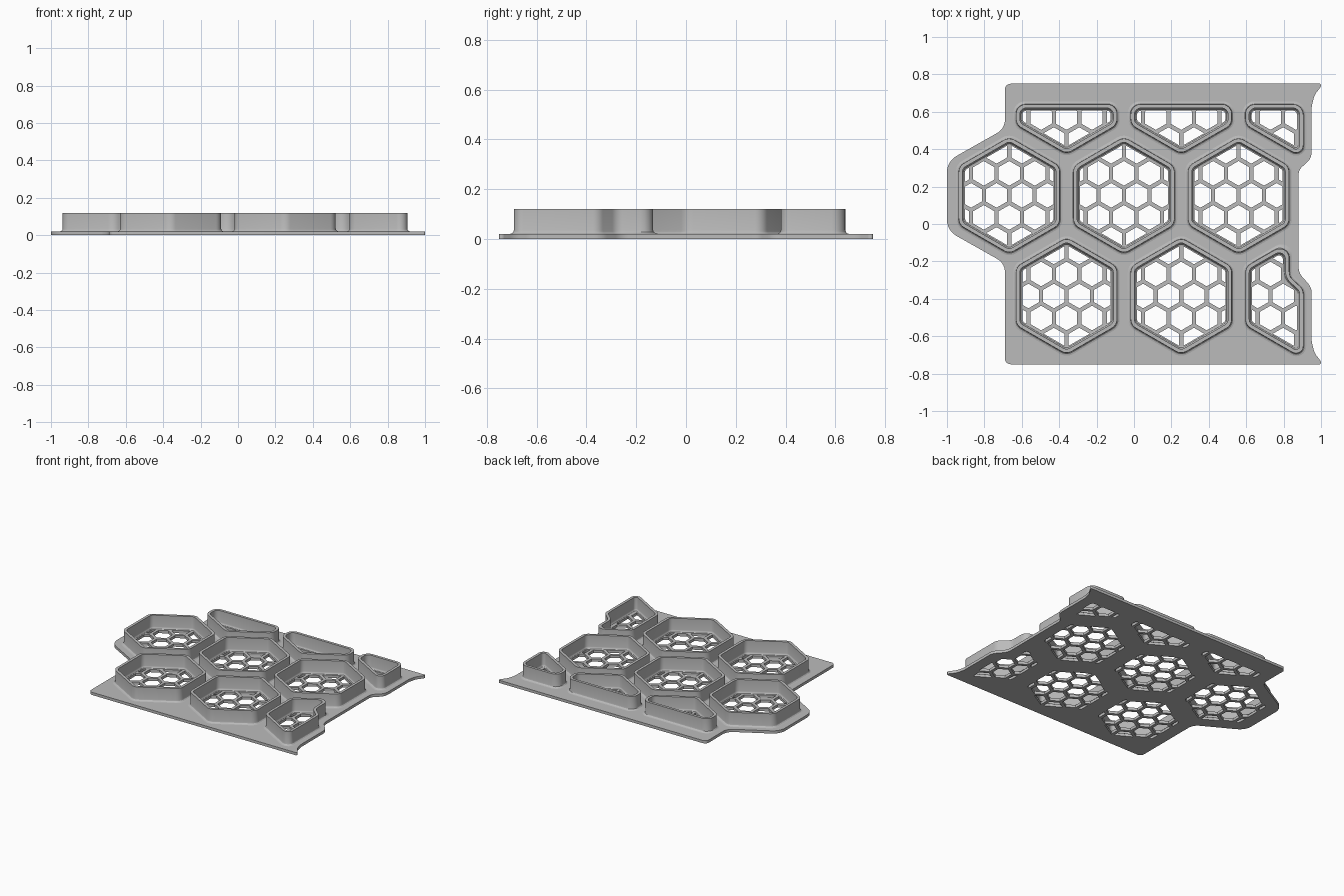
import bpy, bmesh, math
from mathutils import Vector

cube = bpy.data.objects.get("Cube")
if cube:
    bpy.data.objects.remove(cube, do_unlink=True)

grey = bpy.data.materials.new("plain_grey")
grey.use_nodes = True
colour = (0.5, 0.5, 0.5, 1)
grey.diffuse_color = colour
grey.node_tree.nodes["Principled BSDF"].inputs["Base Color"].default_value = colour

PITCH = 0.613          # spacing of the large cells
APOTHEM = 0.27         # large cell, centre to flat
MESH_PITCH = 0.136     # spacing of the small holes
BAR = 0.022            # width of the honeycomb bars
PLATE = 0.02
TOP = 0.12


def hexagon(cx, cy, apothem):
    r = apothem / math.cos(math.pi / 6)
    return [Vector((cx + r * math.cos(a), cy + r * math.sin(a)))
            for a in (math.pi / 6 + k * math.pi / 3 for k in range(6))]


def clip(poly, window):
    """Cut a polygon to a convex counter-clockwise window."""
    for a, b in zip(window, window[1:] + window[:1]):
        edge, out = b - a, []
        for p, q in zip(poly, poly[1:] + poly[:1]):
            dp, dq = edge.cross(p - a), edge.cross(q - a)
            if dp >= 0:
                out.append(p)
            if (dp >= 0) != (dq >= 0):
                out.append(p.lerp(q, dp / (dp - dq)))
        poly = out
        if not poly:
            break
    return poly


def area(poly):
    return sum(p.cross(q) for p, q in zip(poly, poly[1:] + poly[:1])) / 2


def offset(poly, d):
    out = []
    for i, p in enumerate(poly):
        e1 = (p - poly[i - 1]).normalized()
        e2 = (poly[(i + 1) % len(poly)] - p).normalized()
        n1, n2 = Vector((e1.y, -e1.x)), Vector((e2.y, -e2.x))
        out.append(p + (n1 + n2) * (d / (1 + n1.dot(n2))))
    return out


def rounded(poly, radius, grow=0.0, steps=6):
    """Round every corner with an arc of a fixed number of points."""
    out = []
    for i, p in enumerate(poly):
        r = radius[i] if isinstance(radius, list) else radius
        u, v = poly[i - 1] - p, poly[(i + 1) % len(poly)] - p
        r = max(0.005, r + (grow if v.cross(u) > 0 else -grow))
        half = u.angle(v) / 2
        trim = min(r / math.tan(half), 0.48 * u.length, 0.48 * v.length)
        r = trim * math.tan(half)
        un, vn = u.normalized(), v.normalized()
        centre = p + (un + vn).normalized() * (r / math.sin(half))
        start, end = p + un * trim - centre, p + vn * trim - centre
        sweep = math.atan2(start.cross(end), start.dot(end))
        for k in range(steps + 1):
            a = sweep * k / steps
            c, s = math.cos(a), math.sin(a)
            out.append(centre + Vector((start.x * c - start.y * s,
                                        start.x * s + start.y * c)))
    return out


def finish(obj):
    obj.data.materials.clear()
    obj.data.materials.append(grey)
    bpy.ops.object.select_all(action='DESELECT')
    obj.select_set(True)
    bpy.context.view_layer.objects.active = obj
    bpy.ops.object.shade_smooth_by_angle(angle=math.radians(30))


# Large cells: three full, two full below, and the trimmed ones at the edges
MID, LOW, HIGH = 0.153, -0.385, 0.687
window = [Vector(p) for p in ((-1, -1), (0.905, -1), (0.905, 0.64), (-1, 0.64))]
cells = []
for k in range(3):
    cx = -0.667 + k * PITCH
    cells.append(("middle", cx, MID, hexagon(cx, MID, APOTHEM)))
    cx += PITCH / 2
    cells.append(("back", cx, HIGH, clip(hexagon(cx, HIGH, APOTHEM), window)))
    if k < 2:
        cells.append(("front", cx, LOW, hexagon(cx, LOW, APOTHEM)))
    else:
        notch = [(0.596, -0.541), (0.866, -0.697), (0.905, -0.675), (0.905, -0.35),
                 (0.83, -0.28), (0.83, -0.094), (0.596, -0.229)]
        cells.append(("front", cx, LOW, [Vector(p) for p in notch]))

# Raised rims: (offset from the outer wall, height), with fillets at the foot
profile = [(0.016, PLATE - 0.002), (0.016, PLATE), (0.008, 0.022), (0.002, 0.028),
           (0, 0.036), (0, TOP), (-0.02, TOP), (-0.02, 0.036),
           (-0.022, 0.028), (-0.027, 0.022), (-0.034, PLATE), (-0.034, PLATE - 0.002)]
holes = []
for number, (row, cx, cy, poly) in enumerate(cells):
    bm = bmesh.new()
    loops = []
    for d, z in profile:
        ring = rounded(offset(poly, d), 0.055, d)
        loops.append([bm.verts.new((p.x, p.y, z)) for p in ring])
    for a, b in zip(loops, loops[1:] + loops[:1]):
        n = len(a)
        for i in range(n):
            j = (i + 1) % n
            bm.faces.new((a[i], a[j], b[j], b[i]))
    bmesh.ops.recalc_face_normals(bm, faces=bm.faces)
    mesh = bpy.data.meshes.new(row + "_cell_rim")
    bm.to_mesh(mesh)
    bm.free()
    rim = bpy.data.objects.new(f"{row}_cell_rim_{number}", mesh)
    bpy.context.collection.objects.link(rim)
    finish(rim)

    # Small honeycomb holes, trimmed to the inside of the rim
    inside = rounded(offset(poly, -0.033), 0.055, -0.033)
    for j in range(-3, 4):
        for i in range(-3, 4):
            x = cx + (i + (0.5 if j % 2 == 0 else 0)) * MESH_PITCH
            y = cy + j * MESH_PITCH * math.sqrt(3) / 2
            hole = clip(inside, hexagon(x, y, (MESH_PITCH - BAR) / 2))
            if len(hole) > 2 and area(hole) > 0.0002:
                holes.append(hole)

# Base plate outline: x, y, corner radius
outline = [(-0.69, -0.75, 0.03), (1, -0.75, 0.01), (1, -0.735, 0.02),
           (0.965, -0.69, 0.1), (0.95, -0.63, 0.1), (0.95, -0.34, 0.08),
           (0.88, -0.26, 0.08), (0.88, 0.29, 0.06), (0.95, 0.35, 0.08),
           (0.95, 0.63, 0.1), (0.965, 0.69, 0.1), (1, 0.735, 0.02),
           (1, 0.75, 0.01), (-0.69, 0.75, 0.03), (-0.69, 0.51, 0.08),
           (-1, 0.335, 0.1), (-1, -0.035, 0.1), (-0.69, -0.21, 0.08)]
border = rounded([Vector(p[:2]) for p in outline], [p[2] for p in outline])

# Plate and honeycomb floor in one filled, extruded curve
curve = bpy.data.curves.new("base_plate", 'CURVE')
curve.dimensions = '2D'
curve.fill_mode = 'BOTH'
curve.extrude = PLATE / 2
for loop in [border] + holes:
    clean = [p for i, p in enumerate(loop) if (p - loop[i - 1]).length > 0.0005]
    spline = curve.splines.new('POLY')
    spline.points.add(len(clean) - 1)
    for point, p in zip(spline.points, clean):
        point.co = (p.x, p.y, 0, 1)
    spline.use_cyclic_u = True
plate = bpy.data.objects.new("base_plate", curve)
plate.location.z = PLATE / 2
bpy.context.collection.objects.link(plate)
bpy.ops.object.select_all(action='DESELECT')
plate.select_set(True)
bpy.context.view_layer.objects.active = plate
bpy.ops.object.convert(target='MESH')
plate = bpy.context.view_layer.objects.active
finish(plate)
